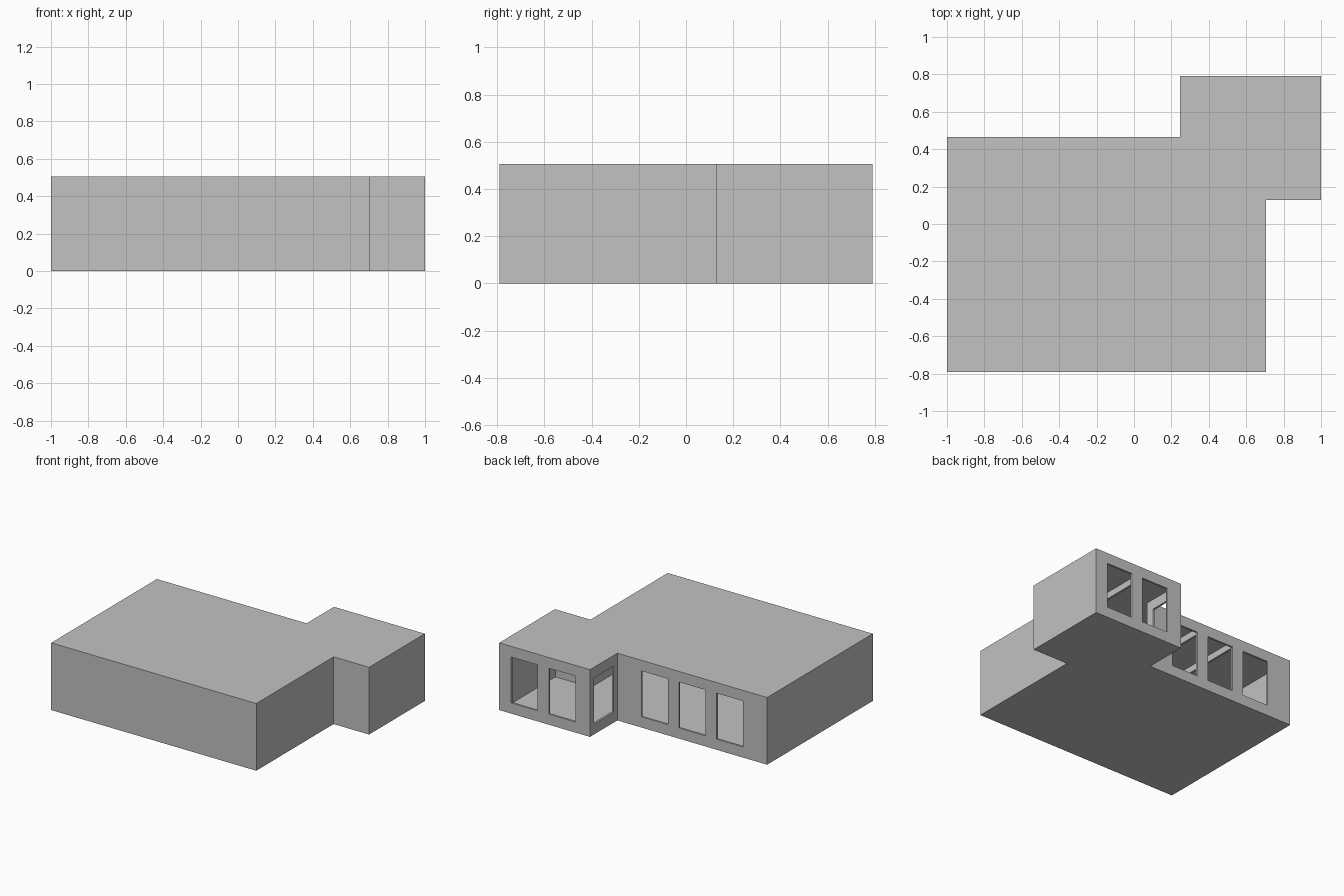
import bpy
import bmesh

if "Cube" in bpy.data.objects:
    bpy.data.objects.remove(bpy.data.objects["Cube"], do_unlink=True)

HEIGHT = 0.505
WALL = 0.015
SLAB = 0.006
SILL, HEAD = 0.08, 0.425
WINDOW_WIDTH = 0.22

# Plan dimensions: main block with a wing on the back left corner
WEST, EAST, WING_EAST, WING_WEST = -1.0, 0.705, 1.0, 0.245
FRONT, WING_FRONT, MAIN_BACK, WING_BACK = -0.79, 0.128, 0.465, 0.79

grey = bpy.data.materials.new("plain_grey")
grey.use_nodes = True
grey.diffuse_color = (0.54, 0.54, 0.54, 1)
grey.node_tree.nodes["Principled BSDF"].inputs["Base Color"].default_value = grey.diffuse_color


def plan(inset=0.0):
    """Floor plan outline, moved inwards by inset."""
    w, e, we, ww = WEST + inset, EAST - inset, WING_EAST - inset, WING_WEST + inset
    f, wf, mb, wb = FRONT + inset, WING_FRONT + inset, MAIN_BACK - inset, WING_BACK - inset
    return [(w, f), (e, f), (e, wf), (we, wf), (we, wb), (ww, wb), (ww, mb), (w, mb)]


def prism(name, outline, low, high):
    """Upright prism over an outline."""
    bm = bmesh.new()
    base = bm.faces.new([bm.verts.new((x, y, low)) for x, y in outline])
    top = bmesh.ops.extrude_face_region(bm, geom=[base])["geom"]
    verts = [g for g in top if isinstance(g, bmesh.types.BMVert)]
    bmesh.ops.translate(bm, vec=(0, 0, high - low), verts=verts)
    bmesh.ops.recalc_face_normals(bm, faces=bm.faces)
    mesh = bpy.data.meshes.new(name)
    bm.to_mesh(mesh)
    bm.free()
    mesh.materials.append(grey)
    obj = bpy.data.objects.new(name, mesh)
    bpy.context.collection.objects.link(obj)
    return obj


def box(name, x0, x1, y0, y1, low, high):
    return prism(name, [(x0, y0), (x1, y0), (x1, y1), (x0, y1)], low, high)


def cut(target, cutter):
    """Subtract the cutter and remove it."""
    cutter.hide_render = True
    mod = target.modifiers.new("opening", "BOOLEAN")
    mod.operation = "DIFFERENCE"
    mod.solver = "EXACT"
    mod.object = cutter
    bpy.context.view_layer.objects.active = target
    bpy.ops.object.modifier_apply(modifier=mod.name)
    bpy.data.objects.remove(cutter, do_unlink=True)


# Hollow building shell with thin floor and roof
shell = prism("building_shell", plan(), 0, HEIGHT)
cut(shell, prism("room_cutter", plan(WALL), SLAB, HEIGHT - SLAB))

# Back windows: two in the wing, three in the main block
half = WINDOW_WIDTH / 2
windows = [(0.79, WING_BACK), (0.477, WING_BACK)]
windows += [(-0.064 - 0.313 * i, MAIN_BACK) for i in range(3)]
for x, y in windows:
    cut(shell, box("window_cutter", x - half, x + half,
                   y - 2 * WALL, y + WALL, SILL, HEAD))

# Side window of the wing
cut(shell, box("window_cutter", WING_WEST - WALL, WING_WEST + 2 * WALL,
               0.51, 0.742, SILL, HEAD))

# Shallow ceiling beams
for x, back in ((0.56, WING_BACK), (-0.22, MAIN_BACK), (-0.52, MAIN_BACK)):
    box("ceiling_beam", x - WALL, x, FRONT + WALL, back - WALL,
        HEIGHT - 0.055, HEIGHT - SLAB)
